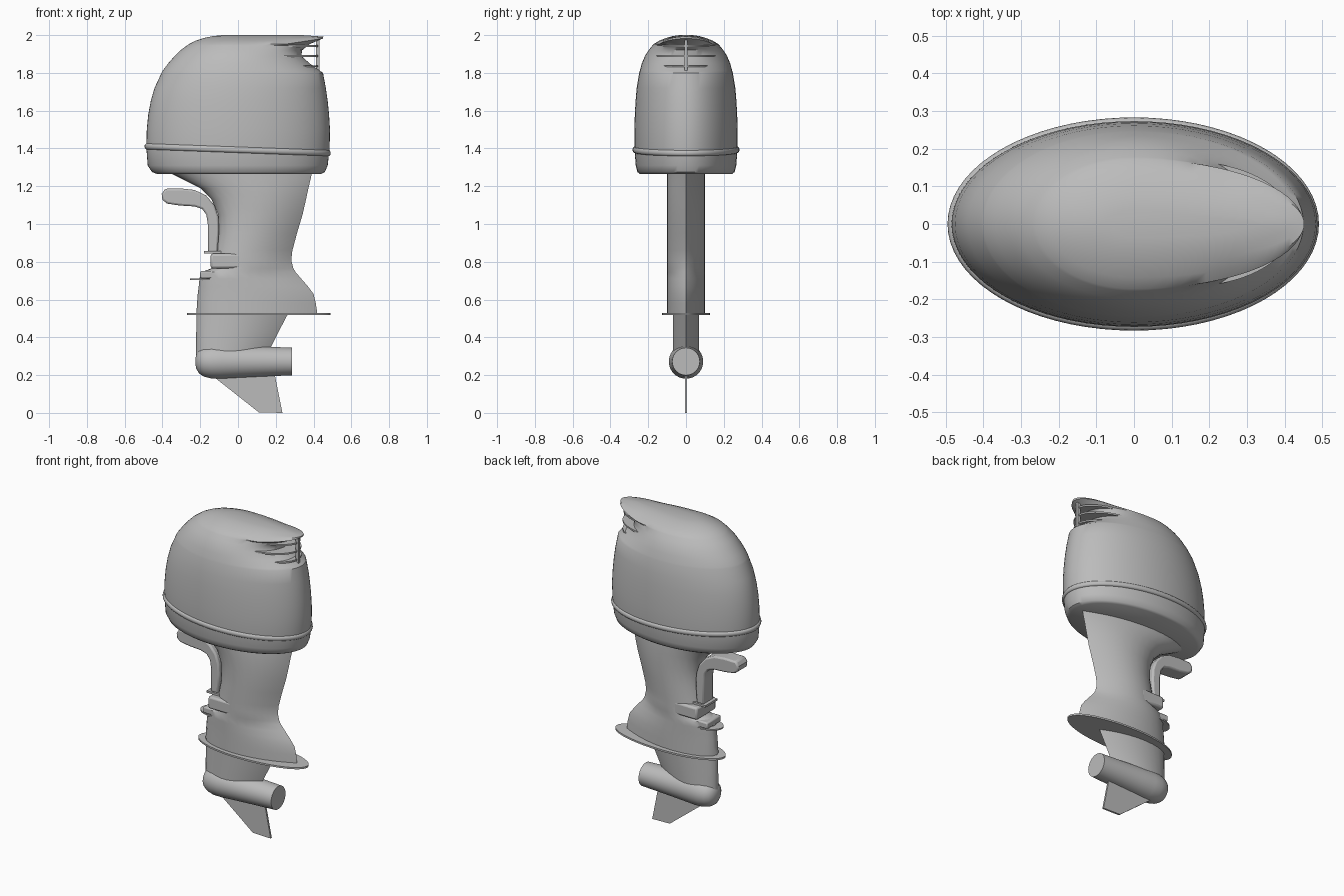
import bpy, bmesh, math
from math import sin, cos, pi, sqrt

cube = bpy.data.objects.get("Cube")
if cube:
    bpy.data.objects.remove(cube, do_unlink=True)

grey = bpy.data.materials.new("plain grey")
grey.use_nodes = True
grey.diffuse_color = (0.5, 0.5, 0.5, 1)
grey.node_tree.nodes["Principled BSDF"].inputs["Base Color"].default_value = (0.5, 0.5, 0.5, 1)


def finish(name, bm, angle=35):
    bmesh.ops.recalc_face_normals(bm, faces=bm.faces)
    mesh = bpy.data.meshes.new(name)
    bm.to_mesh(mesh)
    bm.free()
    mesh.materials.append(grey)
    obj = bpy.data.objects.new(name, mesh)
    bpy.context.collection.objects.link(obj)
    bpy.ops.object.select_all(action='DESELECT')
    obj.select_set(True)
    bpy.context.view_layer.objects.active = obj
    bpy.ops.object.shade_smooth_by_angle(angle=math.radians(angle))
    return obj


def loft(name, rings, angle=35):
    """Skin a stack of equal-length closed rings and cap both ends."""
    bm = bmesh.new()
    loops = [[bm.verts.new(p) for p in ring] for ring in rings]
    n = len(loops[0])
    for a, b in zip(loops, loops[1:]):
        for i in range(n):
            j = (i + 1) % n
            bm.faces.new((a[i], a[j], b[j], b[i]))
    bm.faces.new(loops[0])
    bm.faces.new(loops[-1])
    return finish(name, bm, angle)


def oval(z, front, back, half, centre=0.0, tilt=0.0, n=72):
    """Egg-shaped ring: separate front and back reach, optional rise at the tail."""
    ring = []
    for i in range(n):
        t = 2 * pi * i / n
        reach = back - centre if cos(t) > 0 else centre - front
        x = centre + reach * cos(t)
        ring.append((x, half * sin(t), z + tilt * max(0, x - 0.25)))
    return ring


def foil(z, front, back, half, n=14):
    """Strut section: rounded leading edge, sharp trailing edge."""
    side = []
    for i in range(n + 1):
        u = (1 - cos(pi * i / n)) / 2
        w = sqrt(max(0, 1 - (1 - u / 0.4) ** 2)) if u < 0.4 else 1 - ((u - 0.4) / 0.6) ** 2
        side.append((front + (back - front) * u, half * w))
    return [(x, y, z) for x, y in side] + [(x, -y, z) for x, y in side[-2:0:-1]]


def slab(name, profile, half, bevel=0.0):
    """Extrude an x-z outline across y."""
    obj = loft(name, [[(x, y, z) for x, z in profile] for y in (-half, half)])
    if bevel:
        mod = obj.modifiers.new("soft edges", 'BEVEL')
        mod.width = bevel
        mod.segments = 2
        mod.limit_method = 'ANGLE'
        mod.angle_limit = math.radians(50)
    return obj


def box(name, x0, x1, z0, z1, half, bevel=0.0):
    return slab(name, [(x0, z0), (x1, z0), (x1, z1), (x0, z1)], half, bevel)


# Cowling with the rear air scoop: z, front, back, half width, tail rise
cowl = [(1.265, -.43, .44, .245, 0), (1.275, -.455, .46, .257, 0), (1.31, -.478, .475, .266, 0),
        (1.40, -.485, .485, .273, 0), (1.50, -.483, .487, .273, 0), (1.58, -.475, .482, .271, 0),
        (1.65, -.462, .475, .267, 0), (1.72, -.442, .465, .261, 0), (1.80, -.405, .45, .248, 0),
        (1.81, -.40, .435, .245, 0), (1.85, -.37, .38, .234, 0), (1.89, -.335, .335, .217, 0),
        (1.92, -.305, .34, .198, 0), (1.945, -.27, .38, .178, .06), (1.952, -.26, .45, .172, .15),
        (1.97, -.225, .452, .142, .11), (1.985, -.18, .44, .105, .04), (1.995, -.13, .41, .07, 0),
        (2.0, -.08, .34, .035, 0)]
loft("cowling", [oval(z, f, b, h, 0.0, t) for z, f, b, h, t in cowl], 40)

# Sealing band around the cowling, sloping down to the rear
band = []
for ring in range(13):
    a = 2 * pi * ring / 12
    grow, lift = 0.012 * cos(a), 0.016 * sin(a)
    band.append([(x, y, z - 0.036 * x) for x, y, z in
                 oval(1.393 + lift, -.483 - grow, .479 + grow, .271 + grow)])
bm = bmesh.new()
loops = [[bm.verts.new(p) for p in r] for r in band[:-1]]
for k, a in enumerate(loops):
    b = loops[(k + 1) % len(loops)]
    for i in range(len(a)):
        j = (i + 1) % len(a)
        bm.faces.new((a[i], a[j], b[j], b[i]))
finish("cowling_band", bm)

# Scoop grille
for k, (z, half) in enumerate([(1.835, .165), (1.89, .165), (1.942, .14)]):
    loft(f"grille_slat_{k + 1}", [oval(z + d, 0, .425, half, .15) for d in (-.005, .005)])
box("grille_post", .412, .432, 1.805, 1.975, .008)

# Midsection leg
leg = [(.525, -.22, .42), (.58, -.217, .412), (.63, -.213, .40), (.67, -.208, .37),
       (.71, -.204, .335), (.745, -.195, .305), (.765, -.14, .293), (.81, -.13, .282),
       (.86, -.12, .288), (.95, -.102, .312), (1.05, -.105, .342), (1.13, -.14, .36),
       (1.19, -.20, .373), (1.24, -.30, .385), (1.28, -.38, .393)]
loft("leg", [foil(z, f, b, .10) for z, f, b in leg])

# Anti-cavitation plate
loft("cavitation_plate", [oval(z, -.27, .49, .128, .08) for z in (.519, .53)])

# Lower strut, gearcase and skeg
loft("lower_strut", [foil(z, f, b, .07) for z, f, b in
                     [(.28, -.222, .14), (.35, -.222, .175), (.43, -.221, .215), (.525, -.22, .265)]])
case = [(-.226, .015), (-.22, .04), (-.205, .064), (-.18, .08), (-.14, .09), (-.09, .091),
        (.0, .086), (.12, .08), (.285, .073)]
loft("gearcase", [[(x, r * cos(2 * pi * i / 40), .272 + r * sin(2 * pi * i / 40))
                   for i in range(40)] for x, r in case])
slab("skeg", [(-.14, .20), (.11, .003), (.235, 0), (.193, .21)], .006)

# Steering arm with its raised centre web
arm = [(-.385, 1.187), (-.30, 1.188), (-.23, 1.18), (-.17, 1.152), (-.125, 1.10), (-.104, 1.04),
       (-.10, .97), (-.108, .85), (-.16, .85), (-.16, 1.0), (-.168, 1.05), (-.19, 1.08),
       (-.23, 1.093), (-.31, 1.098), (-.375, 1.108), (-.40, 1.128), (-.404, 1.16)]
slab("steering_arm", arm, .05, .01)
box("arm_foot", -.18, -.09, .843, .856, .06)

# Clamp block and front ledge
box("clamp_block", -.145, .02, .765, .843, .098, .012)
box("ledge_block", -.20, -.07, .712, .752, .07, .008)
loft("ledge_plate", [oval(z, -.255, -.05, .075, -.13) for z in (.703, .712)])
